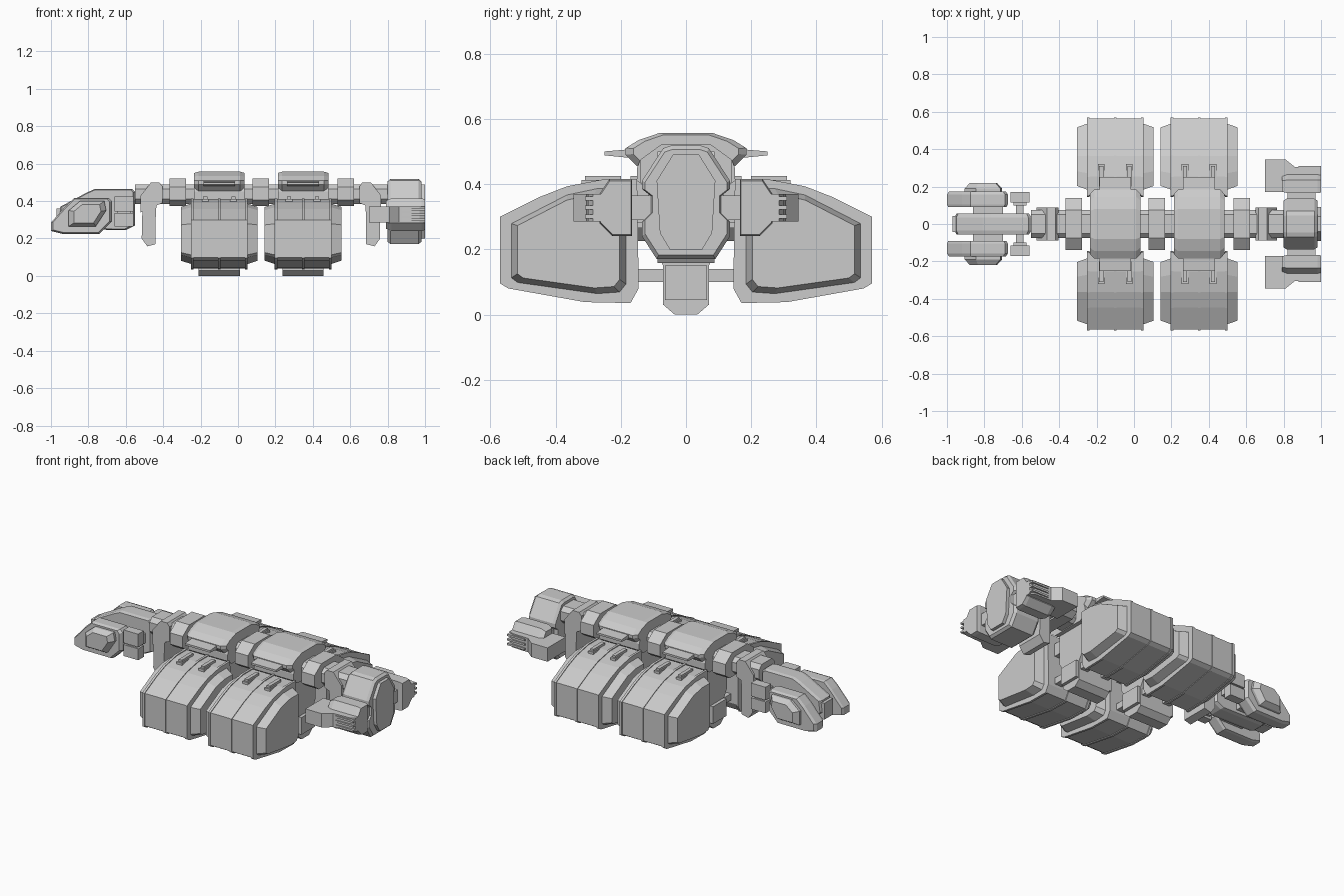
import bpy
import bmesh

cube = bpy.data.objects.get("Cube")
if cube:
    bpy.data.objects.remove(cube, do_unlink=True)

grey = bpy.data.materials.new("light_grey_hull")
grey.use_nodes = True
colour = (0.6, 0.6, 0.6, 1)
grey.diffuse_color = colour
grey.node_tree.nodes["Principled BSDF"].inputs["Base Color"].default_value = colour


def loft(name, outline, axis, stops, mirror=False):
    """Sweep a 2D outline along an axis; each stop is (position, scale)."""
    bm = bmesh.new()
    us, vs = zip(*outline)
    cu, cv = (min(us) + max(us)) / 2, (min(vs) + max(vs)) / 2
    rings = []
    for pos, s in stops:
        ring = []
        for u, v in outline:
            co = [cu + (u - cu) * s, cv + (v - cv) * s]
            co.insert("xyz".index(axis), pos)
            ring.append(bm.verts.new(co))
        rings.append(ring)
    n = len(outline)
    for a, b in zip(rings, rings[1:]):
        for i in range(n):
            j = (i + 1) % n
            bm.faces.new((a[i], a[j], b[j], b[i]))
    bm.faces.new(rings[0])
    bm.faces.new(rings[-1])
    bmesh.ops.recalc_face_normals(bm, faces=bm.faces)
    mesh = bpy.data.meshes.new(name)
    bm.to_mesh(mesh)
    bm.free()
    mesh.materials.append(grey)
    obj = bpy.data.objects.new(name, mesh)
    bpy.context.collection.objects.link(obj)
    if mirror:
        mod = obj.modifiers.new("mirror", "MIRROR")
        mod.use_axis = (False, True, False)
    return obj


def prism(name, outline, axis, a, b, mirror=False):
    return loft(name, outline, axis, [(a, 1), (b, 1)], mirror)


def box(name, x, y, z, mirror=False):
    return prism(name, [(x[0], y[0]), (x[1], y[0]), (x[1], y[1]), (x[0], y[1])],
                 "z", z[0], z[1], mirror)


def both(half):
    """Complete a symmetric outline from its +y half, listed top to bottom."""
    return half + [(-u, v) for u, v in reversed(half)]


# Outlines shared by both cargo modules
container = [(-.57, .30), (-.45, .36), (-.365, .393), (-.25, .415), (-.15, .415),
             (-.145, .08), (-.17, .035), (-.31, .038), (-.545, .08), (-.57, .095)]
bulge = [(-.54, .28), (-.365, .37), (-.27, .39), (-.18, .39), (-.18, .09),
         (-.20, .065), (-.27, .06), (-.52, .095), (-.54, .11)]
cap = both([(.08, .557), (.145, .535), (.185, .51), (.185, .49), (.15, .455)])
keel = both([(.07, .17), (.07, .03), (.035, 0)])
trunk = both([(.10, .46), (.10, .20), (.07, .15)])

for cx in (-.10, .348):
    # Cargo containers with ribs and swollen end plates
    loft("container", container, "x",
         [(cx - .145, .975), (cx + .145, .975)], True)
    for off in (-.145, 0, .145):
        prism("container_rib", container, "x", cx + off - .007, cx + off + .007, True)
    for side in (-1, 1):
        loft("container_side", bulge, "x",
             [(cx + side * .14, 1), (cx + side * .205, .87)], True)
        # Clamps on the container tops
        clamp = cx + side * .075
        box("clamp_base", (clamp - .018, clamp + .018), (.25, .32), (.36, .412), True)
        box("clamp_bar", (clamp - .011, clamp + .011), (.20, .31), (.40, .425), True)
        # Arms holding the containers
        box("upper_arm", (clamp - .025, clamp + .025), (.08, .17), (.28, .36), True)
        box("lower_arm", (clamp - .025, clamp + .025), (.06, .17), (.10, .14), True)
    # Central trunk, keel and armoured cap
    prism("trunk", trunk, "x", cx - .11, cx + .11)
    prism("keel", keel, "x", cx - .11, cx + .11)
    box("keel_foot", (cx - .13, cx + .13), (-.065, .065), (.045, .15))
    prism("shoulder", both([(.13, .50), (.15, .45), (.15, .41), (.11, .38)]),
          "x", cx - .135, cx + .135)
    loft("cap", cap, "x", [(cx - .135, .87), (cx - .112, 1),
                           (cx + .112, 1), (cx + .135, .87)])
    prism("cap_lip", [(.16, .51), (.19, .505), (.25, .5), (.25, .488), (.19, .482), (.16, .48)],
          "x", cx - .085, cx + .085, True)

# Spine with faceted collars between the modules
prism("spine", both([(.05, .49), (.075, .465), (.075, .41), (.05, .385)]), "x", -.55, .82)
collar = both([(.075, .522), (.14, .475), (.14, .405), (.10, .375)])
for x in (-.322, .122, .575):
    prism("collar", collar, "x", x - .044, x + .044)

# Neck blocks with hanging fins at both ends
for x, s in ((-.465, -1), (.71, 1)):
    prism("neck_block", [(x - s * .06, .48), (x - s * .06, .39), (x + s * .055, .34),
                         (x + s * .055, .43), (x, .50), (x - s * .045, .50)],
          "y", -.088, .088)
    prism("neck_fin", [(x - s * .03, .40), (x + s * .045, .40), (x + s * .05, .20),
                       (x + s * .02, .158), (x - s * .025, .17), (x - s * .025, .31)],
          "y", -.088, .088)

# Bow: tapered centre hull
loft("bow_hull", [(-.96, .30), (-.95, .37), (-.81, .445), (-.765, .465),
                  (-.565, .465), (-.55, .45), (-.55, .27), (-.60, .245), (-.90, .25)],
     "y", [(-.055, .95), (-.035, 1), (.035, 1), (.055, .95)])
box("bow_crossbar", (-.86, -.70), (-.10, .10), (.27, .38))
box("bow_nose", (-.97, -.85), (-.042, .042), (.26, .36))

# Bow: side claws and their outer blisters
claw = [(-1, .24), (-1, .285), (-.92, .375), (-.875, .417), (-.69, .417),
        (-.675, .40), (-.675, .29), (-.74, .225), (-.94, .225)]
loft("bow_claw", claw, "y", [(.09, .96), (.105, 1), (.158, 1), (.175, .93)], True)
blister = [(-.905, .265), (-.905, .35), (-.845, .40), (-.715, .40),
           (-.705, .35), (-.76, .265)]
loft("bow_blister", blister, "y", [(.165, 1), (.19, 1), (.22, .72)], True)

# Bow: small thruster pods
for z in ((.265, .335), (.345, .425)):
    box("small_pod", (-.66, -.56), (.115, .17), z, True)
box("small_pod_core", (-.645, -.575), (.10, .16), (.28, .41), True)
box("small_pod_strut", (-.63, -.59), (.04, .12), (.32, .38), True)

# Stern: notched centre block with a raised end plate
stern = both([(.045, .518), (.07, .51), (.135, .41), (.135, .385), (.11, .365),
              (.11, .31), (.135, .285), (.135, .24), (.09, .17)])
loft("stern_block", stern, "x", [(.80, .93), (.815, 1), (.965, 1), (.98, .93)])
prism("stern_plate", both([(.04, .49), (.09, .41), (.08, .25), (.05, .20)]),
      "x", .97, 1.0)

# Stern: side nacelles with struts and fins
prism("nacelle_arm", [(.70, .17), (.70, .345), (.81, .345), (.86, .305),
                      (.97, .30), (1, .285), (1, .17)], "z", .285, .37, True)
nacelle = [(.165, .415), (.235, .415), (.265, .37), (.265, .28), (.225, .24), (.165, .24)]
loft("nacelle", nacelle, "x", [(.79, .85), (.82, 1), (.98, 1), (1.0, .94)], True)
box("nacelle_strut", (.82, .97), (.10, .18), (.29, .365), True)
for z in (.30, .328, .356):
    box("nacelle_fin", (.88, 1.0), (.27, .31), (z - .006, z + .006), True)
